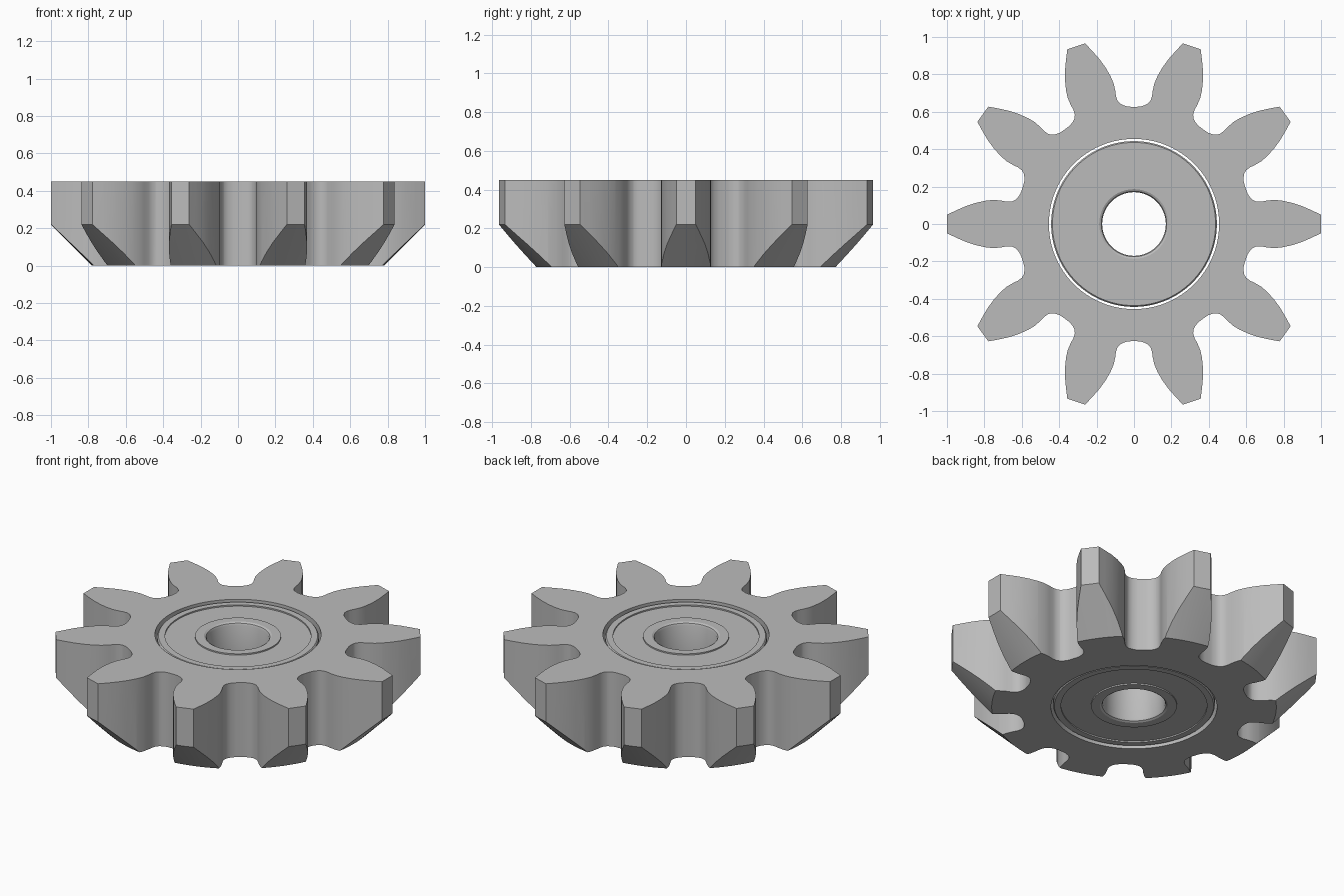
import bpy, bmesh
from math import sin, cos, pi, radians

cube = bpy.data.objects.get("Cube")
if cube:
    bpy.data.objects.remove(cube, do_unlink=True)

TEETH = 10
HEIGHT = 0.45
BORE = 0.455

steel = bpy.data.materials.new("grey_steel")
steel.use_nodes = True
colour = (0.5, 0.5, 0.5, 1)
steel.diffuse_color = colour
steel.node_tree.nodes["Principled BSDF"].inputs["Base Color"].default_value = colour


def add_object(name, bm):
    bmesh.ops.recalc_face_normals(bm, faces=bm.faces)
    mesh = bpy.data.meshes.new(name)
    bm.to_mesh(mesh)
    bm.free()
    mesh.materials.append(steel)
    obj = bpy.data.objects.new(name, mesh)
    bpy.context.collection.objects.link(obj)
    return obj


def activate(obj):
    bpy.ops.object.select_all(action='DESELECT')
    obj.select_set(True)
    bpy.context.view_layer.objects.active = obj


def lathe(name, profile, segments=128):
    """Revolve a closed (radius, z) profile about the z axis."""
    bm = bmesh.new()
    rings = []
    for i in range(segments):
        a = 2 * pi * i / segments
        rings.append([bm.verts.new((r * cos(a), r * sin(a), z)) for r, z in profile])
    n = len(profile)
    for i in range(segments):
        a, b = rings[i], rings[(i + 1) % segments]
        for j in range(n):
            k = (j + 1) % n
            bm.faces.new((a[j], b[j], b[k], a[k]))
    return add_object(name, bm)


# Half a tooth, from tip to valley: radius and angle from the tooth centre
half = [(1.0, 2.87), (0.95, 4.5), (0.9, 6.2), (0.85, 7.7), (0.8, 9.0),
        (0.76, 9.75), (0.72, 10.0), (0.69, 9.95), (0.665, 10.4),
        (0.648, 11.4), (0.637, 12.9), (0.629, 14.8), (0.627, 16.4)]
tooth = [(r, -a) for r, a in reversed(half)] + half
pitch = 360 / TEETH
outline = [(r, radians(a + pitch * i)) for i in range(TEETH) for r, a in tooth]

# Toothed prism, taller than the finished wheel
bm = bmesh.new()
base = bm.faces.new([bm.verts.new((r * cos(a), r * sin(a), -0.1)) for r, a in outline])
extruded = bmesh.ops.extrude_face_region(bm, geom=[base])
bmesh.ops.translate(bm, vec=(0, 0, HEIGHT + 0.2),
                    verts=[v for v in extruded["geom"] if isinstance(v, bmesh.types.BMVert)])
wheel = add_object("toothed_wheel", bm)

# Turned blank gives the bore, flat faces and conical lower chamfer
blank = lathe("turned_blank", [(BORE, 0), (0.78, 0), (1.03, 0.25),
                               (1.03, HEIGHT), (BORE, HEIGHT)], 160)
trim = wheel.modifiers.new("trim", 'BOOLEAN')
trim.operation = 'INTERSECT'
trim.solver = 'EXACT'
trim.object = blank
activate(wheel)
bpy.ops.object.modifier_apply(modifier="trim")
bpy.data.objects.remove(blank, do_unlink=True)

# Bearing: inner race, slightly recessed seal and outer race, same on both ends
lower = [(0.17, 0.025), (0.175, 0.014), (0.186, 0.008), (0.235, 0.008),
         (0.235, 0.016), (0.4, 0.016), (0.4, 0.008), (0.436, 0.008), (0.443, 0.016)]
upper = [(r, HEIGHT - z) for r, z in reversed(lower)]
bearing = lathe("bearing", lower + upper)

for obj in (wheel, bearing):
    activate(obj)
    bpy.ops.object.shade_smooth_by_angle(angle=radians(28))
